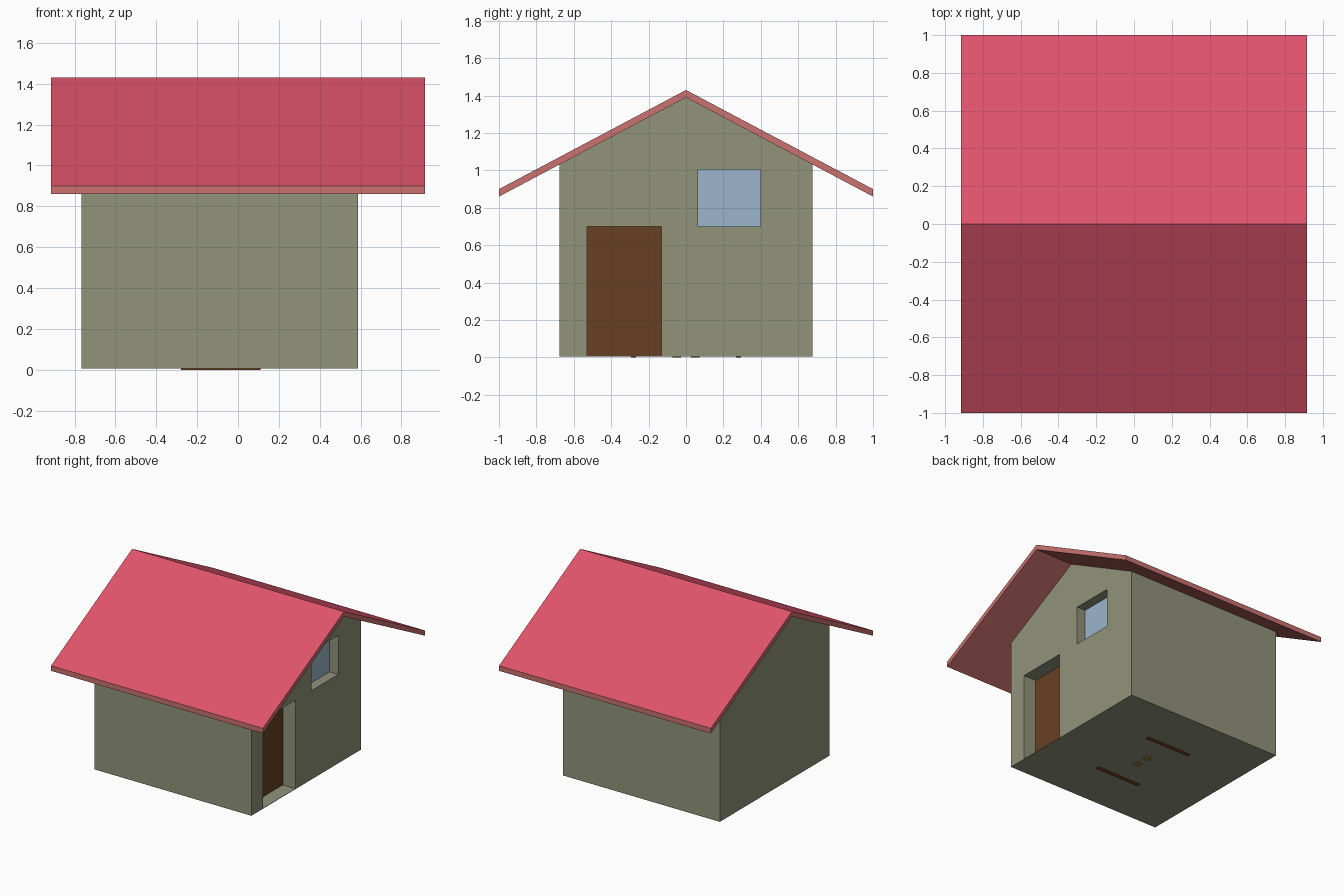
import bpy, bmesh

if "Cube" in bpy.data.objects:
    bpy.data.objects.remove(bpy.data.objects["Cube"])

X0, X1, Y = -0.765, 0.588, 0.675      # wall extents
Z0, RIDGE, SLOPE = 0.006, 1.39, 0.53  # base, underside of ridge, roof pitch


def material(name, srgb):
    m = bpy.data.materials.new(name)
    m.diffuse_color = [(c / 255) ** 2.2 for c in srgb] + [1]
    m.use_nodes = True
    m.node_tree.nodes["Principled BSDF"].inputs["Base Color"].default_value = m.diffuse_color
    return m


def prism(name, profile, x0, x1, *mats):
    """Extrude a (y, z) profile along x."""
    bm = bmesh.new()
    face = bm.faces.new([bm.verts.new((x0, y, z)) for y, z in profile])
    ext = bmesh.ops.extrude_face_region(bm, geom=[face])["geom"]
    bmesh.ops.translate(bm, vec=(x1 - x0, 0, 0),
                        verts=[v for v in ext if isinstance(v, bmesh.types.BMVert)])
    bmesh.ops.recalc_face_normals(bm, faces=bm.faces)
    me = bpy.data.meshes.new(name)
    bm.to_mesh(me)
    bm.free()
    for m in mats:
        me.materials.append(m)
    ob = bpy.data.objects.new(name, me)
    bpy.context.collection.objects.link(ob)
    return ob


def box(name, x0, x1, y0, y1, z0, z1, *mats):
    return prism(name, [(y0, z0), (y1, z0), (y1, z1), (y0, z1)], x0, x1, *mats)


def cut(target, cutter):
    cutter.hide_render = True
    cutter.hide_viewport = True
    mod = target.modifiers.new(cutter.name, "BOOLEAN")
    mod.operation, mod.solver, mod.object = "DIFFERENCE", "EXACT", cutter


def gable(half, base, ridge):
    eave = ridge - half * SLOPE
    return [(-half, base), (half, base), (half, eave), (0, ridge), (-half, eave)]


stone = material("wall_stone", (144, 146, 122))
red = material("roof_red", (222, 84, 106))
salmon = material("roof_edge", (200, 114, 110))
brown = material("door_brown", (104, 66, 40))
blue = material("glass_blue", (154, 180, 203))
orange = material("runner_brown", (120, 72, 36))
tan = material("foot_tan", (165, 130, 70))

# Hollow gabled walls with thin floor
walls = prism("walls", gable(Y, Z0, RIDGE), X0, X1, stone)
T = 0.15
cut(walls, prism("room_cutter", gable(Y - T, Z0 + 0.006, RIDGE - 0.05), X0 + T, X1 - T, stone))

# Recessed door and window in the right-hand gable
for name, y0, y1, z0, z1, depth, mat in [
        ("door", -0.53, -0.13, Z0 + 0.003, 0.70, 0.11, brown),
        ("window", 0.065, 0.398, 0.70, 1.005, 0.075, blue)]:
    cut(walls, box(name + "_cutter", X1 - T - 0.02, X1 + 0.1, y0, y1, z0, z1, stone))
    box(name, X1 - depth - 0.03, X1 - depth, y0, y1, z0, z1, mat)

# Pitched roof slab: red on top, paler on edges and underside
TH = 0.04
roof = prism("roof", [(-1, RIDGE - SLOPE), (0, RIDGE), (1, RIDGE - SLOPE),
                      (1, RIDGE - SLOPE + TH), (0, RIDGE + TH), (-1, RIDGE - SLOPE + TH)],
             -0.915, 0.915, red, salmon)
for p in roof.data.polygons:
    p.material_index = 0 if p.normal.z > 0.5 else 1

# Furniture runners and feet just showing through the floor
for side, s in (("front", -1), ("back", 1)):
    box(side + "_runner", -0.28, 0.11, s * 0.28 - 0.014, s * 0.28 + 0.014, 0, 0.03, orange)
    box(side + "_foot", -0.10, -0.05, s * 0.05 - 0.022, s * 0.05 + 0.022, 0, 0.03, tan)
